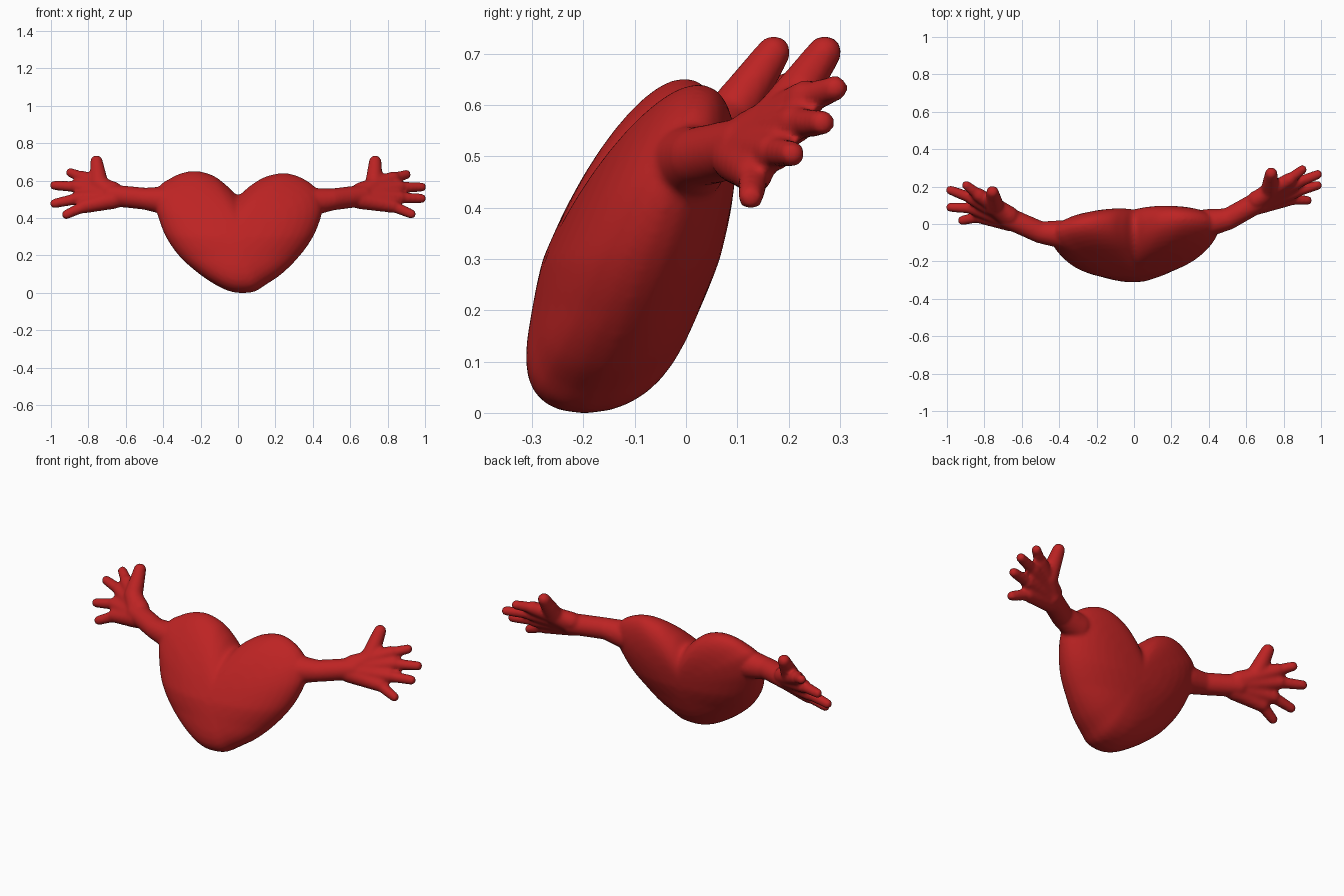
import bpy, bmesh
from mathutils import Vector

cube = bpy.data.objects.get("Cube")
if cube:
    bpy.data.objects.remove(cube, do_unlink=True)

red = bpy.data.materials.new("heart_red")
red.use_nodes = True
colour = (0.51, 0.017, 0.017, 1)
red.diffuse_color = colour
bsdf = red.node_tree.nodes["Principled BSDF"]
bsdf.inputs["Base Color"].default_value = colour
bsdf.inputs["Roughness"].default_value = 0.6

bm = bmesh.new()


def closed_spline(points, steps):
    """Smooth closed curve through the points."""
    result = []
    count = len(points)
    for i in range(count):
        a, b, c, d = (Vector(points[(i + k) % count]) for k in (-1, 0, 1, 2))
        for k in range(steps):
            t = k / steps
            result.append(0.5 * (2 * b + (c - a) * t + (2 * a - 5 * b + 4 * c - d) * t * t
                                 + (3 * b - a - 3 * c + d) * t ** 3))
    return result


def add_capsule(start, end, start_radius, end_radius):
    """Tapered limb segment with round ends."""
    start, end = Vector(start), Vector(end)
    turn = (end - start).to_track_quat("Z", "Y")
    verts = bmesh.ops.create_uvsphere(bm, u_segments=20, v_segments=12, radius=1)["verts"]
    for v in verts:
        if v.co.z > 0.001:
            v.co = end + turn @ v.co * end_radius
        else:
            v.co = start + turn @ v.co * start_radius


def add_heart(outline, centre, depth):
    """Puffed heart: shrinking outlines on a plane that leans backward."""
    rim = closed_spline(outline, 4)
    levels = [0.15, 0.3, 0.45, 0.58, 0.7, 0.8, 0.88, 0.94, 0.98]

    def place(q, s, side):
        # Blunt and thick toward the tip, thinner toward the lobes
        power = 2.5 + 1.8 * max(0, 1 - q.y / 0.2)
        upper = max(0, q.y - 0.3)
        bulge = (depth - 0.13 * upper) * max(0, 1 - s ** power) ** 0.5
        middle = -0.2 + 0.31 * q.y + 0.065 * q.x + 0.03 * upper
        return bm.verts.new((q.x, middle + side * bulge, q.y))

    def ring(s, side):
        return [place(centre + (p - centre) * s, s, side) for p in rim]

    rings = [ring(s, -1) for s in levels] + [ring(1, 0)]
    rings += [ring(s, 1) for s in reversed(levels)]
    count = len(rim)
    for first, second in zip(rings, rings[1:]):
        for i in range(count):
            j = (i + 1) % count
            bm.faces.new((first[i], first[j], second[j], second[i]))
    for end, side in ((rings[0], -1), (rings[-1], 1)):
        tip = place(centre, 0, side)
        for i in range(count):
            bm.faces.new((end[i], end[(i + 1) % count], tip))


def add_arm(shoulder, elbow, wrist, thumb, fingers):
    """Arm, palm bones running to the knuckles, then fingers and thumb."""
    add_capsule(shoulder, elbow, 0.076, 0.059)
    add_capsule(elbow, wrist, 0.059, 0.06)
    wrist = Vector(wrist)
    centre = sum((Vector(knuckle) for knuckle, tip in fingers), Vector()) / len(fingers)
    for knuckle, tip in fingers:
        knuckle, tip = Vector(knuckle), Vector(tip)
        tip -= (tip - knuckle).normalized() * 0.02
        # Palm bones start spread out, which gives a broad flat palm
        root = wrist + (knuckle - centre) * 0.3
        add_capsule(root, knuckle, 0.05, 0.038)
        add_capsule(knuckle, tip, 0.031, 0.026)
    base, tip = map(Vector, thumb)
    tip -= (tip - base).normalized() * 0.035
    add_capsule(wrist, base, 0.055, 0.05)
    add_capsule(base, tip, 0.05, 0.034)


# Heart body outline, clockwise from the notch
add_heart([(0, .525), (.06, .57), (.13, .615), (.2, .637), (.26, .641), (.33, .622),
           (.395, .583), (.44, .53), (.453, .45), (.425, .35), (.377, .26), (.305, .17),
           (.225, .095), (.15, .045), (.09, .008), (.02, 0), (-.04, .008), (-.11, .038),
           (-.205, .1), (-.308, .19), (-.38, .29), (-.422, .39), (-.443, .48), (-.422, .57),
           (-.365, .613), (-.3, .643), (-.22, .653), (-.13, .627), (-.06, .575)],
          Vector((0, 0.33)), 0.17)

# Left arm and hand
add_arm((.39, .005, .487), (.5, .025, .5), (.66, .115, .52),
        [(.727, .18, .575), (.735, .29, .732)],
        [((.828, .235, .613), (.915, .302, .638)), ((.86, .215, .565), (1, .272, .567)),
         ((.86, .172, .51), (1, .212, .505)), ((.825, .132, .466), (.945, .125, .415))])

# Right arm and hand
add_arm((-.39, -.055, .495), (-.5, -.045, .505), (-.67, .03, .522),
        [(-.742, .09, .585), (-.76, .19, .732)],
        [((-.83, .155, .617), (-.91, .218, .65)), ((-.86, .135, .568), (-1, .188, .577)),
         ((-.86, .085, .505), (-1, .09, .475)), ((-.825, .04, .463), (-.935, .015, .412))])

bmesh.ops.recalc_face_normals(bm, faces=bm.faces)
mesh = bpy.data.meshes.new("heart_with_arms")
bm.to_mesh(mesh)
bm.free()
mesh.materials.append(red)
heart = bpy.data.objects.new("heart_with_arms", mesh)
bpy.context.scene.collection.objects.link(heart)
bpy.context.view_layer.objects.active = heart
heart.select_set(True)

# Fuse all parts into one soft skin
remesh = heart.modifiers.new("fuse", "REMESH")
remesh.mode = "VOXEL"
remesh.voxel_size = 0.009
remesh.use_smooth_shade = True
soften = heart.modifiers.new("soften", "SMOOTH")
soften.factor = 0.5
soften.iterations = 8
for name in ("fuse", "soften"):
    bpy.ops.object.modifier_apply(modifier=name)

# Rest on the ground
ground = min(v.co.z for v in heart.data.vertices)
for v in heart.data.vertices:
    v.co.z -= ground
